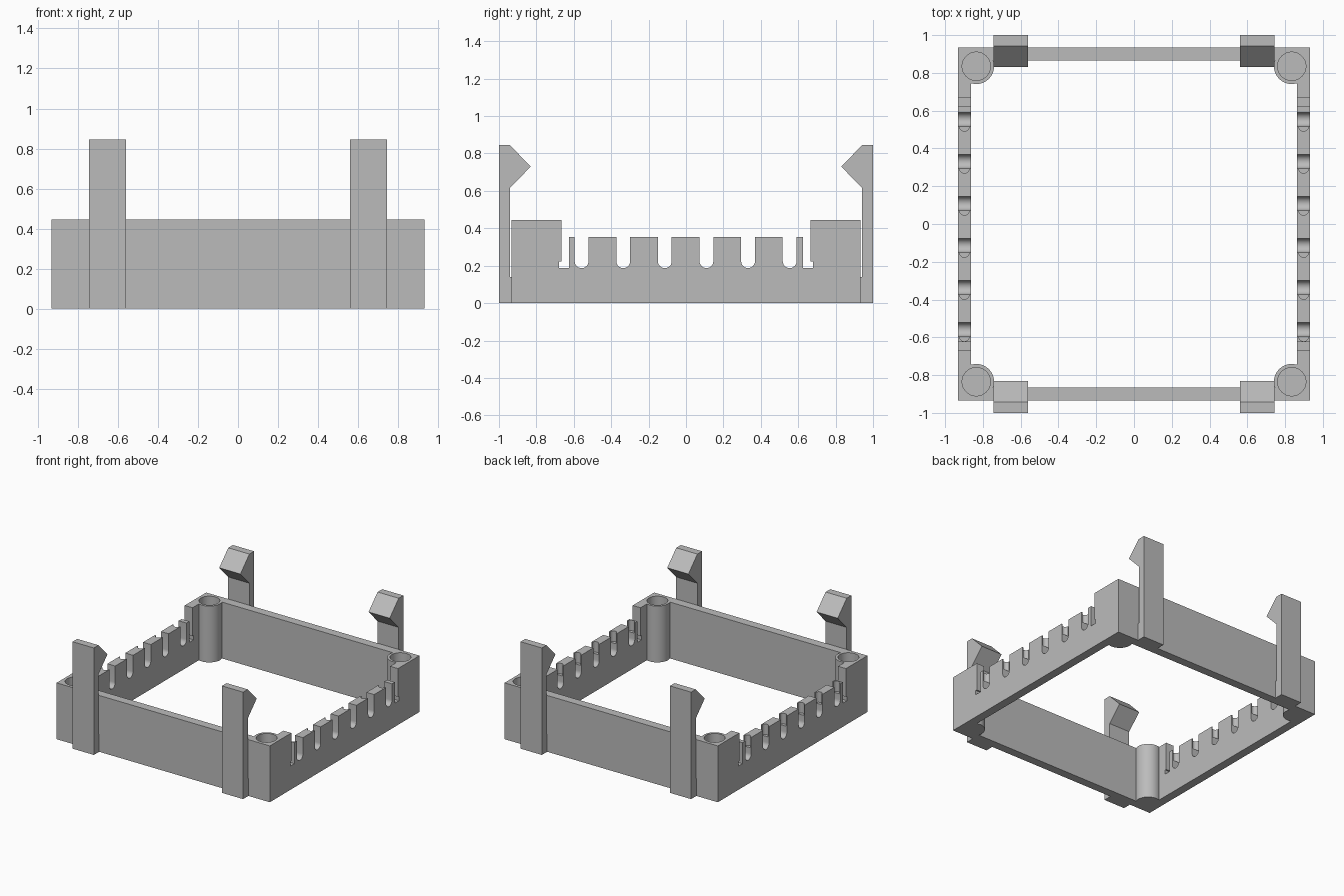
import bpy
import bmesh
import math

cube = bpy.data.objects.get("Cube")
if cube:
    bpy.data.objects.remove(cube, do_unlink=True)

# One plain grey for everything
grey = bpy.data.materials.new("plain grey")
grey.use_nodes = True
colour = (0.5, 0.5, 0.5, 1)
grey.diffuse_color = colour
grey.node_tree.nodes["Principled BSDF"].inputs["Base Color"].default_value = colour

HALF_X, HALF_Y, WALL, HEIGHT = 0.932, 0.934, 0.068, 0.445
POST = 0.835
SIGNS = (-1, 1)


def finish(name, bm):
    bmesh.ops.recalc_face_normals(bm, faces=bm.faces[:])
    mesh = bpy.data.meshes.new(name)
    bm.to_mesh(mesh)
    bm.free()
    mesh.materials.append(grey)
    obj = bpy.data.objects.new(name, mesh)
    bpy.context.collection.objects.link(obj)
    return obj


def add_prism(bm, outline, place, start, end):
    """Sweep a 2D outline from start to end along the axis set by place."""
    face = bm.faces.new([bm.verts.new(place(a, b, start)) for a, b in outline])
    swept = bmesh.ops.extrude_face_region(bm, geom=[face])["geom"]
    shift = [q - p for p, q in zip(place(0, 0, start), place(0, 0, end))]
    bmesh.ops.translate(bm, vec=shift, verts=[v for v in swept if isinstance(v, bmesh.types.BMVert)])


def along_x(a, b, t):
    return (t, a, b)


def along_z(a, b, t):
    return (a, b, t)


def circle(cx, cy, radius, count):
    steps = [math.tau * i / count for i in range(count)]
    return [(cx + radius * math.cos(s), cy + radius * math.sin(s)) for s in steps]


def rectangle(half_x, half_y):
    return [(-half_x, -half_y), (half_x, -half_y), (half_x, half_y), (-half_x, half_y)]


def prisms(name, outlines, place, start, end):
    bm = bmesh.new()
    for outline in outlines:
        add_prism(bm, outline, place, start, end)
    return finish(name, bm)


def combine(target, tool, operation):
    tool.hide_render = True
    mod = target.modifiers.new(tool.name, 'BOOLEAN')
    mod.operation = operation
    mod.solver = 'EXACT'
    mod.object = tool
    bpy.context.view_layer.objects.active = target
    bpy.ops.object.modifier_apply(modifier=mod.name)
    bpy.data.objects.remove(tool, do_unlink=True)


# Open rectangular frame
frame = prisms("frame", [rectangle(HALF_X, HALF_Y)], along_z, 0, HEIGHT)
inside = prisms("inside", [rectangle(HALF_X - WALL, HALF_Y - WALL)], along_z, -0.1, HEIGHT + 0.1)
combine(frame, inside, 'DIFFERENCE')

# Round corner posts with blind holes
corners = [(sx * POST, sy * POST) for sx in SIGNS for sy in SIGNS]
posts = prisms("posts", [circle(x, y, 0.094, 48) for x, y in corners], along_z, 0, HEIGHT)
combine(frame, posts, 'UNION')
holes = prisms("holes", [circle(x, y, 0.075, 48) for x, y in corners], along_z, 0.08, HEIGHT + 0.1)
combine(frame, holes, 'DIFFERENCE')

# Comb cut through both side walls: end reliefs and round-bottomed slots
TAB_TOP, FLOOR, SLOT = 0.353, 0.187, 0.037
centres = [-0.002 + 0.2225 * (i - 2.5) for i in range(6)]
profile = [(-0.666, 0.6), (-0.666, 0.222), (-0.678, 0.222), (-0.678, FLOOR),
           (-0.626, FLOOR), (-0.626, TAB_TOP)]
for c in centres:
    profile.append((c - SLOT, TAB_TOP))
    for i in range(13):
        angle = math.pi * (1 + i / 12)
        profile.append((c + SLOT * math.cos(angle), FLOOR + SLOT + SLOT * math.sin(angle)))
    profile.append((c + SLOT, TAB_TOP))
profile += [(-y, z) for y, z in reversed(profile[:6])]
combine(frame, prisms("comb", [profile], along_x, -1.1, 1.1), 'DIFFERENCE')

# Small half-round recess at one side of each slot
recesses = [circle(s * (HALF_X - WALL / 2), c - SLOT, 0.026, 24) for s in SIGNS for c in centres]
combine(frame, prisms("recesses", recesses, along_z, 0.27, HEIGHT), 'DIFFERENCE')

# Smooth the round surfaces, keep edges sharp
bpy.ops.object.select_all(action='DESELECT')
frame.select_set(True)
bpy.context.view_layer.objects.active = frame
bpy.ops.object.shade_smooth_by_angle(angle=math.radians(30))

# Four snap clips, joined to the frame only at the foot
clip = [(1, 0), (1, 0.845), (0.942, 0.845), (0.83, 0.73), (0.942, 0.615),
        (0.942, 0.14), (0.925, 0.14), (0.925, 0)]
for sy, end in ((-1, "front"), (1, "back")):
    for sx, side in ((-1, "right"), (1, "left")):
        outline = [(sy * y, z) for y, z in clip]
        prisms(f"{end}_{side}_clip", [outline], along_x, sx * 0.56, sx * 0.745)
